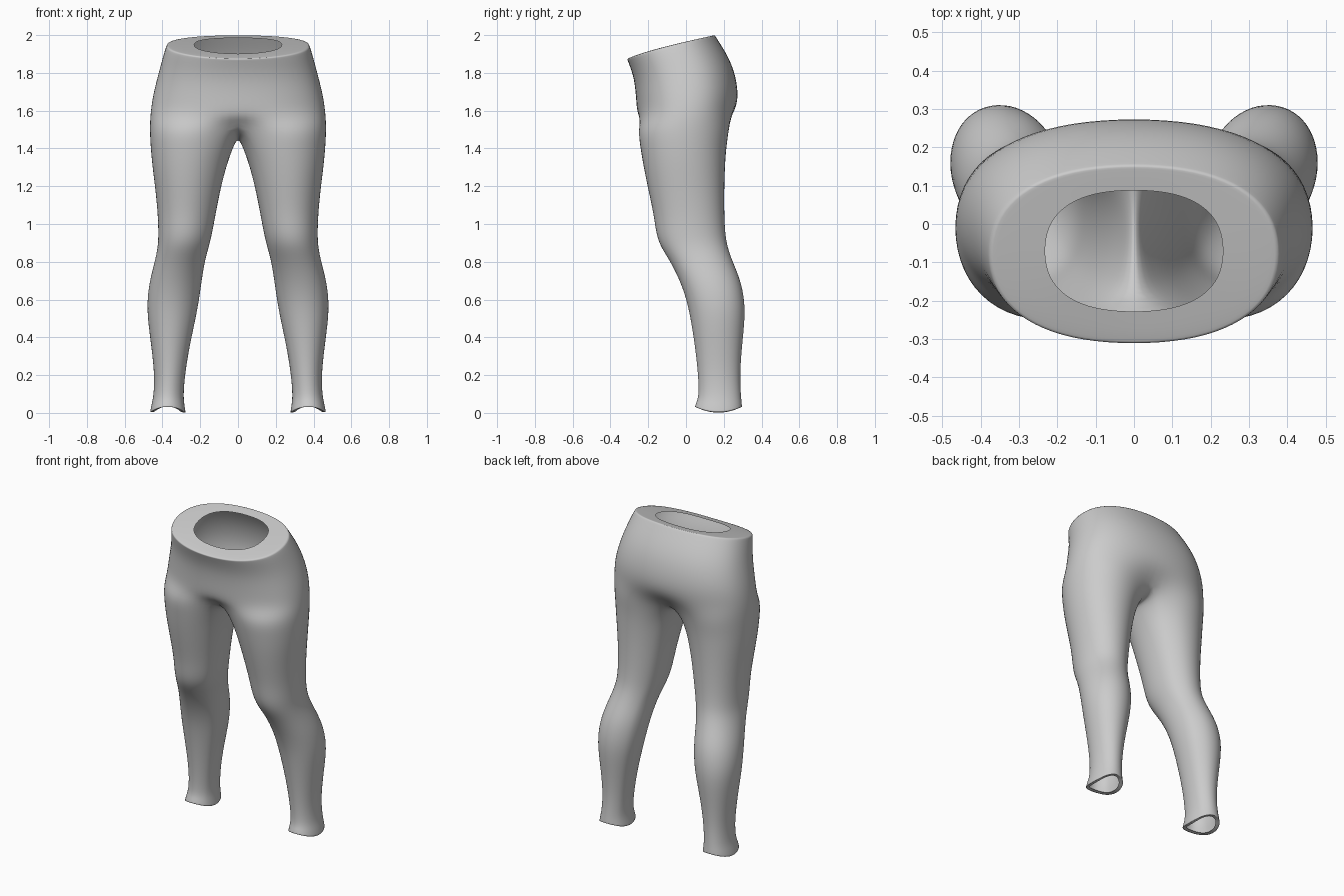
import bpy, bmesh, math

if "Cube" in bpy.data.objects:
    bpy.data.objects.remove(bpy.data.objects["Cube"])

N_OUT, N_IN = 11, 5          # outer wall points, inner thigh points of one leg loop
N = N_OUT + N_IN
FULL = 1.015                 # makes up for the shrinking of the smoothing


def spow(v, e):
    return math.copysign(abs(v) ** e, v)


def oval(a, cx, cy, rx, ry, n):
    """Point on a squared-off oval at angle a (degrees)."""
    c, s = math.cos(math.radians(a)), math.sin(math.radians(a))
    return cx + rx * spow(c, 2 / n), cy + ry * spow(s, 2 / n)


def hip_row(zf, zb, yf, yb, w, n=2.3, bend=1.0):
    """Half ring from front centre to back centre, tilted from zf to zb."""
    pts = []
    for i in range(N_OUT):
        x, y = oval(-90 + 18 * i, 0, (yf + yb) / 2, w, (yb - yf) / 2, n)
        t = min(1, max(0, (y - yf) / (yb - yf)))
        pts.append((0 if i in (0, N_OUT - 1) else x, y, zf + (zb - zf) * t ** bend))
    return pts


def leg_row(z, xi, xo, yf, yb, arch=0.0):
    """Closed ring of one leg; arch lifts the front and back of the ring."""
    pts = []
    cx, cy = (xi + xo) / 2, (yf + yb) / 2
    rx, ry = (xo - xi) / 2 * FULL, (yb - yf) / 2 * FULL
    for i in range(N):
        a = -135 + 27 * i if i < N_OUT else 135 + 15 * (i - N_OUT + 1)
        x, y = oval(a, cx, cy, rx, ry, 2.1)
        pts.append((x, y, z + arch * abs((y - cy) / ry) ** 2))
    return pts


# waist opening, waistband rim, hips
hips = [
    hip_row(1.900, 1.985, -0.23, 0.09, 0.235, 2.4, 0.8),
    hip_row(1.882, 1.997, -0.29, 0.14, 0.345, 2.3, 0.8),
    hip_row(1.872, 2.000, -0.315, 0.155, 0.382, 2.3, 0.8),
    hip_row(1.850, 1.970, -0.306, 0.175, 0.394, 2.3, 0.9),
    hip_row(1.770, 1.850, -0.277, 0.250, 0.423, 2.3),
    hip_row(1.660, 1.710, -0.267, 0.282, 0.456, 2.3),
    hip_row(1.570, 1.600, -0.262, 0.272, 0.470, 2.3),
]

# crotch ring: inner points sit on the centre line and form a saddle
crotch = leg_row(1.50, 0.0, 0.472, -0.26, 0.232)
for i in [0] + list(range(N_OUT - 1, N)):
    x, y, z = crotch[i]
    crotch[i] = (0, y, 1.46 + 2.2 * (y - 0.01) ** 2)

# leg sections: height, inner x, outer x, front y, back y
legs = [leg_row(*r) for r in [
    (1.40, 0.030, 0.466, -0.245, 0.217),
    (1.30, 0.065, 0.456, -0.228, 0.210),
    (1.18, 0.095, 0.440, -0.203, 0.206),
    (1.05, 0.120, 0.427, -0.174, 0.206),
    (0.95, 0.138, 0.424, -0.162, 0.211),
    (0.88, 0.155, 0.426, -0.138, 0.222),
    (0.80, 0.178, 0.443, -0.085, 0.250),
    (0.70, 0.193, 0.470, -0.035, 0.293),
    (0.60, 0.207, 0.483, 0.000, 0.312),
    (0.50, 0.225, 0.481, 0.022, 0.315),
    (0.35, 0.258, 0.460, 0.046, 0.298),
    (0.20, 0.282, 0.443, 0.063, 0.287),
    (0.09, 0.290, 0.448, 0.066, 0.293),
    (0.04, 0.284, 0.460, 0.052, 0.297, 0.015),
    (0.00, 0.278, 0.467, 0.045, 0.299, 0.034),
    (0.004, 0.302, 0.443, 0.070, 0.274, 0.032),
]]

# one half of the garment
bm = bmesh.new()
rows = [[bm.verts.new(p) for p in row] for row in hips + [crotch] + legs]
for a, b in zip(rows, rows[1:]):
    closed = len(a) == N
    for i in range(N if closed else N_OUT - 1):
        j = (i + 1) % len(a)
        bm.faces.new((a[i], b[i], b[j], a[j]))
bmesh.ops.recalc_face_normals(bm, faces=bm.faces)
probe = max(bm.faces, key=lambda f: f.calc_center_median().x)
if probe.normal.x < 0:
    bmesh.ops.reverse_faces(bm, faces=bm.faces)

# crisp edges along the waistband and hems
crease = bm.edges.layers.float.new("crease_edge")
for row, amount in ((rows[0], 0.8), (rows[2], 0.5), (rows[-2], 0.7), (rows[-1], 0.5)):
    for e in bm.edges:
        if e.verts[0] in row and e.verts[1] in row:
            e[crease] = amount

mesh = bpy.data.meshes.new("leggings")
bm.to_mesh(mesh)
bm.free()
leggings = bpy.data.objects.new("leggings", mesh)
bpy.context.collection.objects.link(leggings)

grey = bpy.data.materials.new("plain grey")
grey.diffuse_color = (0.6, 0.6, 0.6, 1)
grey.use_nodes = True
grey.node_tree.nodes["Principled BSDF"].inputs["Base Color"].default_value = grey.diffuse_color
mesh.materials.append(grey)

# second half and smoothing
mirror = leggings.modifiers.new("mirror", 'MIRROR')
mirror.use_clip = True
mirror.merge_threshold = 0.001
smooth = leggings.modifiers.new("smooth", 'SUBSURF')
smooth.levels = smooth.render_levels = 2

bpy.context.view_layer.objects.active = leggings
leggings.select_set(True)
bpy.ops.object.shade_smooth()
